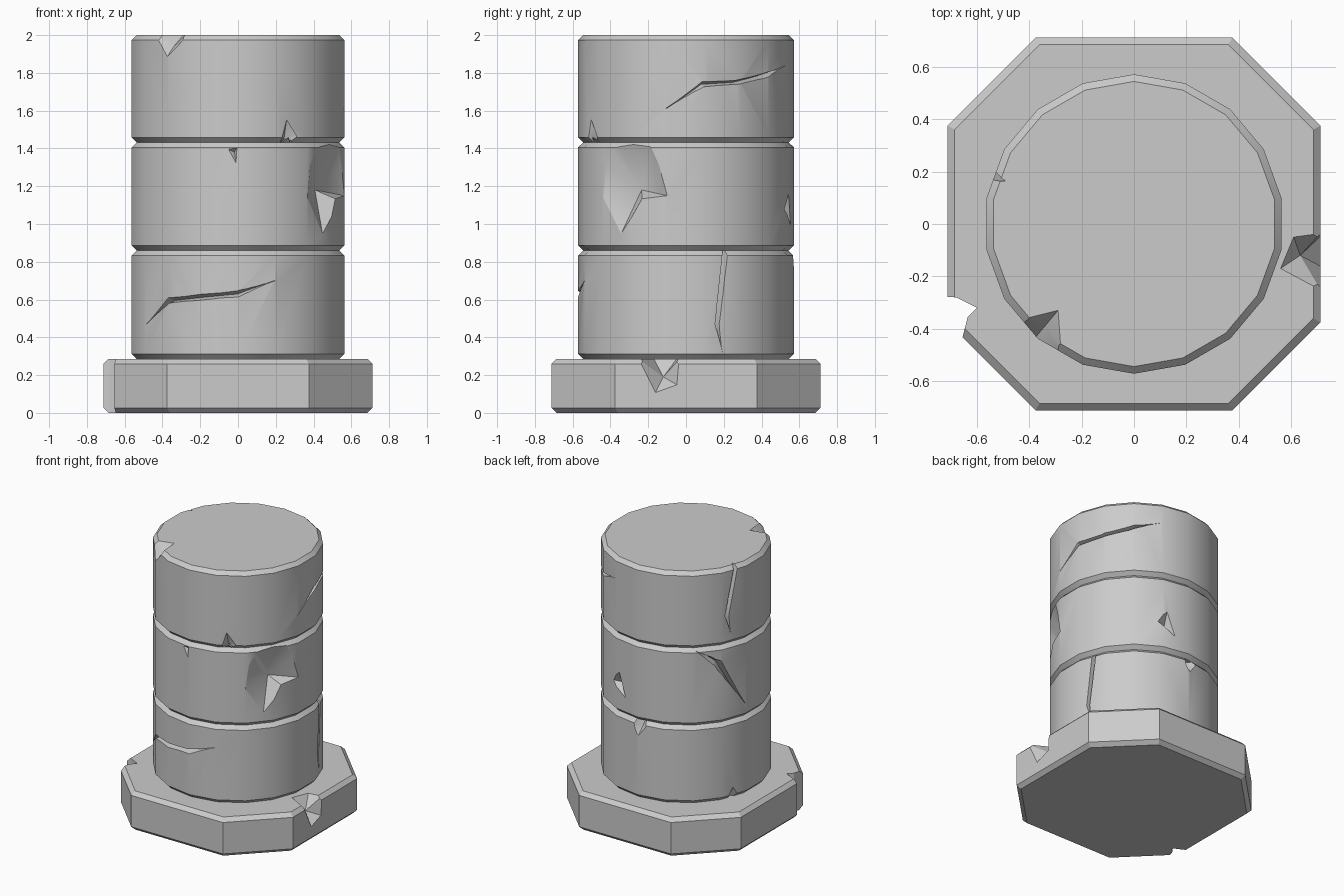
import bpy, bmesh, math
from mathutils import Vector

if "Cube" in bpy.data.objects:
    bpy.data.objects.remove(bpy.data.objects["Cube"])

R = 0.572  # column radius


def new_object(name, bm):
    bmesh.ops.recalc_face_normals(bm, faces=bm.faces[:])
    me = bpy.data.meshes.new(name)
    bm.to_mesh(me)
    bm.free()
    ob = bpy.data.objects.new(name, me)
    bpy.context.collection.objects.link(ob)
    return ob


def P(az, z, r=R):
    a = math.radians(az)
    return Vector((r * math.cos(a), r * math.sin(a), z))


def bevelled_prism(name, outline, z0, z1, b, inset):
    """Straight prism whose top and bottom rims are chamfered."""
    bm = bmesh.new()
    rings = [[bm.verts.new((x * s, y * s, z)) for x, y in outline]
             for z, s in ((z0, inset), (z0 + b, 1), (z1 - b, 1), (z1, inset))]
    n = len(outline)
    for lo, hi in zip(rings, rings[1:]):
        for i in range(n):
            j = (i + 1) % n
            bm.faces.new((lo[i], lo[j], hi[j], hi[i]))
    bm.faces.new(rings[0])
    bm.faces.new(rings[-1])
    return new_object(name, bm)


def chip(outline, apex):
    """Cutter cone from a buried apex through points on the surface."""
    bm = bmesh.new()
    apex = Vector(apex)
    pts = [Vector(p) for p in outline]
    mid = sum(pts, Vector()) / len(pts)
    tip = bm.verts.new(apex)
    cap = bm.verts.new(apex + (mid - apex) * 3)
    rim = [bm.verts.new(apex + (p - apex) * 1.8) for p in pts]
    for i, v in enumerate(rim):
        w = rim[(i + 1) % len(rim)]
        bm.faces.new((v, w, tip))
        bm.faces.new((w, v, cap))
    return new_object("chip_cutter", bm)


def crack(path, steps=4):
    """V-shaped cutter following (azimuth, height, width) points round the column."""
    pts = []
    for a, b in zip(path, path[1:]):
        pts += [Vector(a).lerp(Vector(b), k / steps) for k in range(steps)]
    pts.append(Vector(path[-1]))
    bm = bmesh.new()
    rings = []
    for i, p in enumerate(pts):
        d = pts[min(i + 1, len(pts) - 1)] - pts[max(i - 1, 0)]
        t = Vector((math.radians(d.x) * R, d.y)).normalized()
        w = max(p.z, 0.004)
        depth = 0.004 + 0.05 * min(1, w / 0.035)
        h = w * 0.65
        da = math.degrees(-t.y * h / R)
        rings.append([bm.verts.new(q) for q in (
            P(p.x + da, p.y + t.x * h, R + 0.03),
            P(p.x - da, p.y - t.x * h, R + 0.03),
            P(p.x, p.y, R - depth))])
    for lo, hi in zip(rings, rings[1:]):
        for i in range(3):
            j = (i + 1) % 3
            bm.faces.new((lo[i], lo[j], hi[j], hi[i]))
    bm.faces.new(rings[0])
    bm.faces.new(rings[-1])
    bmesh.ops.triangulate(bm, faces=bm.faces[:])
    return new_object("crack_cutter", bm)


def carve(ob, cutters, smooth):
    for c in cutters:
        m = ob.modifiers.new("damage", 'BOOLEAN')
        m.operation = 'DIFFERENCE'
        m.solver = 'EXACT'
        m.object = c
    dg = bpy.context.evaluated_depsgraph_get()
    me = bpy.data.meshes.new_from_object(ob.evaluated_get(dg))
    ob.modifiers.clear()
    ob.data = me
    for c in cutters:
        bpy.data.objects.remove(c)
    if smooth:
        bpy.ops.object.select_all(action='DESELECT')
        ob.select_set(True)
        bpy.context.view_layer.objects.active = ob
        bpy.ops.object.shade_smooth_by_angle(angle=math.radians(25))


# Octagonal plinth
s, c = 0.712, 0.375
octagon = [(s, -c), (s, c), (c, s), (-c, s), (-s, c), (-s, -c), (-c, -s), (c, -s)]
base = bevelled_prism("base", octagon, 0, 0.286, 0.027, 0.962)

# Broken-off corner goes through the full height
corner = bevelled_prism("corner_cutter", [
    (-0.85, -0.276), (-0.68, -0.28), (-0.60, -0.32), (-0.635, -0.355),
    (-0.655, -0.433), (-0.75, -0.60)], -0.1, 0.4, 0.01, 1)
carve(base, [
    corner,
    chip([(0.61, -0.05, 0.286), (0.56, -0.17, 0.286), (0.70, -0.23, 0.27),
          (0.71, -0.16, 0.11), (0.71, -0.05, 0.15), (0.70, -0.05, 0.27)],
         (0.635, -0.12, 0.19)),
    chip([(-0.005, 0.71, 0.26), (0.10, 0.58, 0.286), (0.022, 0.71, 0.26),
          (-0.06, 0.712, 0.08)], (0.02, 0.68, 0.25)),
], False)

# Three stacked drums
circle = [tuple(P(10 + 20 * k, 0).xy) for k in range(18)]
heights = (0.286, 0.86, 1.432, 2.0)
lower, middle, upper = [
    bevelled_prism(n, circle, z0, z1, 0.027, 0.952)
    for n, z0, z1 in zip(("lower_drum", "middle_drum", "upper_drum"), heights, heights[1:])]

# Lower drum damage
carve(lower, [
    crack([(-149, 0.465, 0), (-130, 0.595, 0.035), (-90, 0.63, 0.04), (-70, 0.70, 0)]),
    crack([(22, 0.88, 0.04), (17, 0.47, 0.032), (20, 0.32, 0)]),
    chip([P(86, 0.86), P(92, 0.86, 0.49), P(98, 0.86), P(97, 0.82),
          P(91, 0.75), P(88, 0.79)], P(92, 0.82, 0.52)),
    chip([P(163, 0.29), P(159, 0.286, 0.5), P(155, 0.29), P(156, 0.33),
          P(159, 0.38), P(162, 0.33)], P(159, 0.32, 0.53)),
], True)

# Middle drum damage
carve(middle, [
    chip([P(-44, 1.40), P(-40, 1.44), P(-19, 1.44), P(-14, 1.32), P(-10, 1.15),
          P(-24, 1.13), P(-38, 0.93), P(-50, 1.14), P(-48, 1.32)], P(-30, 1.18, 0.47)),
    chip([P(-96, 1.40), P(-90.5, 1.405), P(-91, 1.32)], P(-92, 1.38, 0.545)),
    chip([P(66, 1.08), P(73, 1.17), P(80, 0.98)], P(73, 1.07, 0.51)),
    crack([(131, 1.42, 0), (147, 1.31, 0.065), (169, 0.96, 0)]),
], True)

# Upper drum damage
carve(upper, [
    chip([P(-139, 1.975), (-0.41, -0.36, 2), (-0.29, -0.33, 2), (-0.28, -0.47, 2),
          P(-120, 1.975), P(-131, 1.885)], (-0.34, -0.39, 1.94)),
    chip([P(-68, 1.43), P(-66, 1.46), P(-63, 1.57), P(-56, 1.47), P(-56, 1.43),
          P(-62, 1.43, 0.48)], P(-62, 1.455, 0.52)),
    crack([(-11, 1.61, 0), (9, 1.74, 0.035), (28, 1.75, 0.03), (47, 1.785, 0.035),
           (68, 1.84, 0)]),
    crack([(162, 2.02, 0.04), (154, 1.65, 0.04), (157, 1.51, 0)]),
], True)
